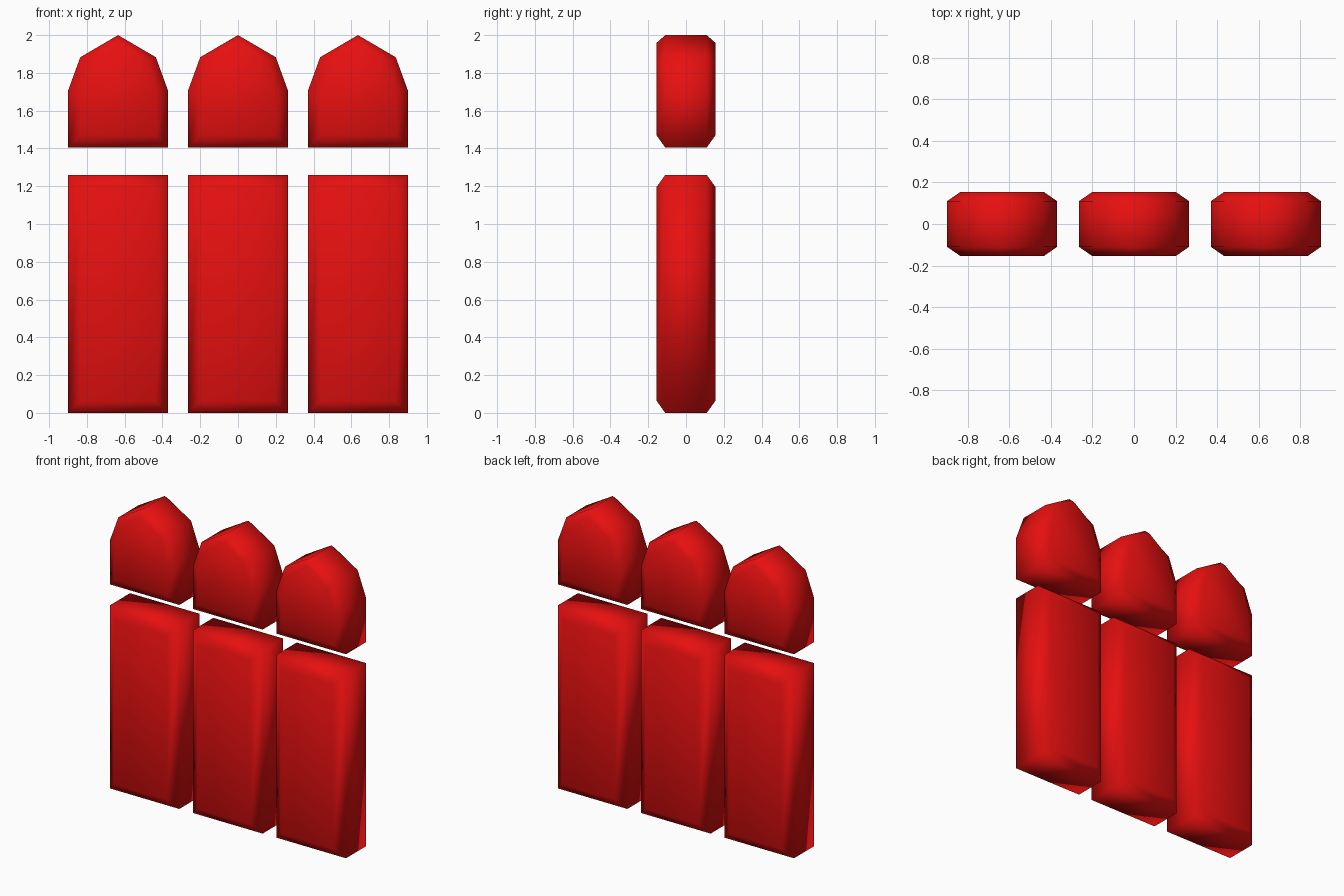
import bpy, bmesh

if "Cube" in bpy.data.objects:
    bpy.data.objects.remove(bpy.data.objects["Cube"])

red = bpy.data.materials.new("red")
red.diffuse_color = (0.8, 0.005, 0.005, 1)
red.use_nodes = True
red.node_tree.nodes["Principled BSDF"].inputs["Base Color"].default_value = red.diffuse_color


def slab(name, outer, inner, cx):
    """Outline between y=-0.11 and 0.11, tapering to a smaller face front and back."""
    bm = bmesh.new()
    rings = []
    for pts, y in ((inner, -0.155), (outer, -0.11), (outer, 0.11), (inner, 0.155)):
        rings.append([bm.verts.new((cx + x, y, z)) for x, z in pts])
    n = len(outer)
    for a, b in zip(rings, rings[1:]):
        for i in range(n):
            j = (i + 1) % n
            bm.faces.new((a[i], a[j], b[j], b[i]))
    bm.faces.new(rings[0])
    bm.faces.new(rings[-1])
    bmesh.ops.recalc_face_normals(bm, faces=bm.faces)
    for f in bm.faces:
        f.smooth = True
    me = bpy.data.meshes.new(name)
    bm.to_mesh(me)
    bm.free()
    me.materials.append(red)
    ob = bpy.data.objects.new(name, me)
    bpy.context.collection.objects.link(ob)


def mirrored(half):
    """Complete a right-hand outline with its left-hand mirror image."""
    return half + [(-x, z) for x, z in reversed(half) if x > 0]


# outlines (x, z): tall rectangular lower blocks and pointed upper blocks
lower_outer = mirrored([(0.265, 0), (0.265, 1.26)])
lower_inner = mirrored([(0.2, 0.063), (0.2, 1.197)])
upper_outer = mirrored([(0.265, 1.405), (0.265, 1.705), (0.2, 1.883), (0, 2.0)])
upper_inner = mirrored([(0.2, 1.468), (0.2, 1.69), (0.15, 1.85), (0, 1.96)])

for side, cx in (("left", -0.635), ("middle", 0), ("right", 0.635)):
    slab(side + "_lower_block", lower_outer, lower_inner, cx)
    slab(side + "_pointed_top", upper_outer, upper_inner, cx)
